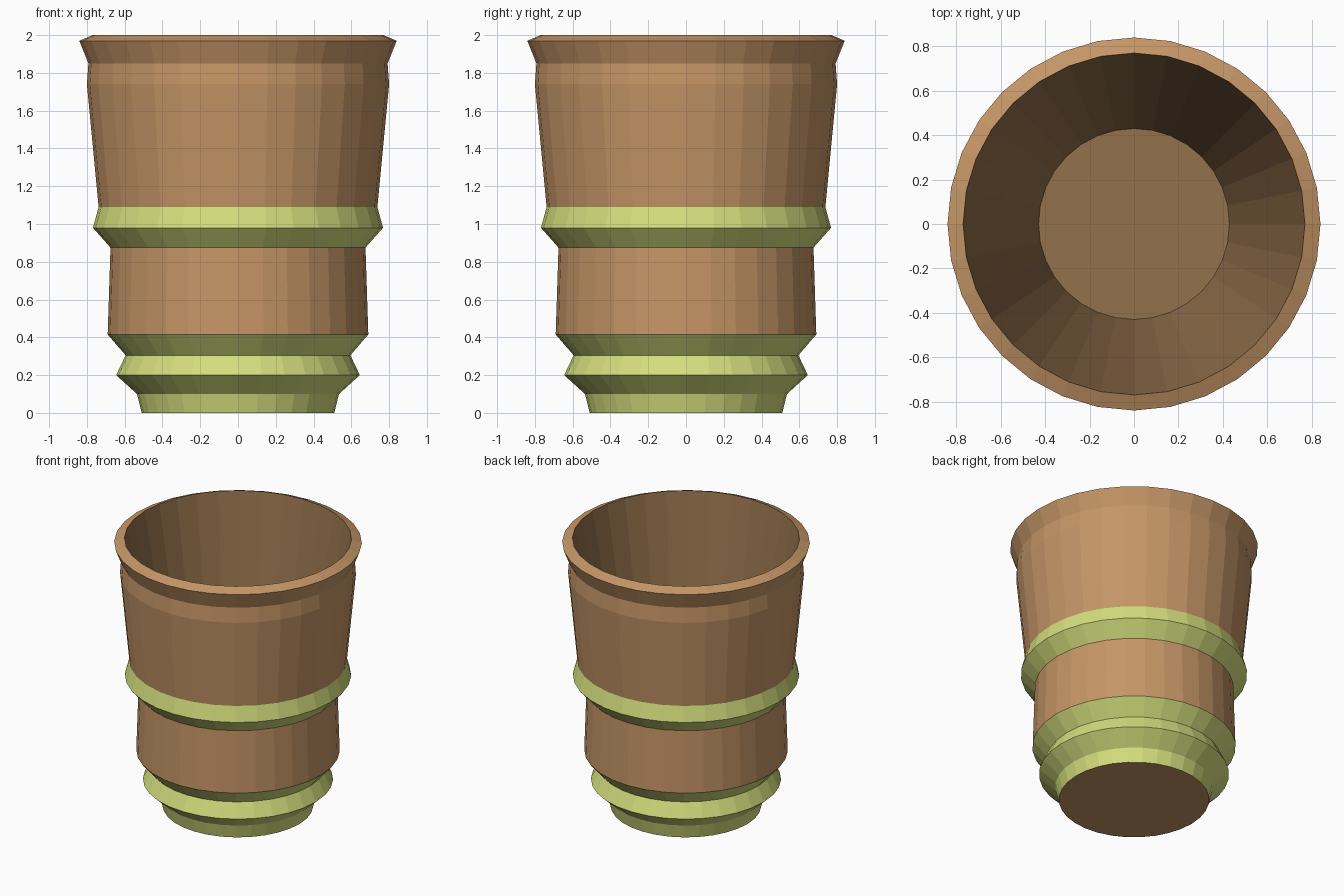
import bpy, bmesh, math

if "Cube" in bpy.data.objects:
    bpy.data.objects.remove(bpy.data.objects["Cube"])

SIDES = 32


def material(name, colour):
    m = bpy.data.materials.new(name)
    m.diffuse_color = (*colour, 1)
    m.use_nodes = True
    m.node_tree.nodes["Principled BSDF"].inputs["Base Color"].default_value = m.diffuse_color
    return m


brown = material("clay brown", (0.56, 0.305, 0.135))
green = material("moss green", (0.66, 0.73, 0.205))
dark = material("inner brown", (0.295, 0.165, 0.072))
MATS = [brown, green, dark]

# Profile rows: radius, height, material of the band leading up to this row
PROFILE = [
    (0.51, 0.00, 0), (0.535, 0.10, 1), (0.645, 0.20, 1),    # foot
    (0.595, 0.305, 1), (0.69, 0.415, 1),                    # lower ring
    (0.675, 0.875, 0),                                      # lower wall
    (0.768, 0.98, 1), (0.738, 1.09, 1),                     # middle ring
    (0.80, 1.74, 0), (0.792, 1.85, 0),                      # upper wall
    (0.84, 1.97, 0), (0.77, 2.00, 0),                       # flared rim
    (0.43, 0.10, 2),                                        # hollow inside
]


def lathe(name, profile, mats):
    """Turn a profile into a closed pot with flat sides."""
    bm = bmesh.new()
    rings = []
    for r, z, _ in profile:
        rings.append([bm.verts.new((r * math.cos(2 * math.pi * i / SIDES),
                                    r * math.sin(2 * math.pi * i / SIDES), z))
                      for i in range(SIDES)])
    for k in range(1, len(rings)):
        a, b = rings[k - 1], rings[k]
        for i in range(SIDES):
            j = (i + 1) % SIDES
            bm.faces.new((a[i], a[j], b[j], b[i])).material_index = profile[k][2]
    # underside and inner floor
    bm.faces.new(rings[0][::-1]).material_index = 0
    bm.faces.new(rings[-1]).material_index = 2
    me = bpy.data.meshes.new(name)
    bm.to_mesh(me)
    bm.free()
    for m in mats:
        me.materials.append(m)
    ob = bpy.data.objects.new(name, me)
    bpy.context.collection.objects.link(ob)
    return ob


lathe("ringed_pot", PROFILE, MATS)
